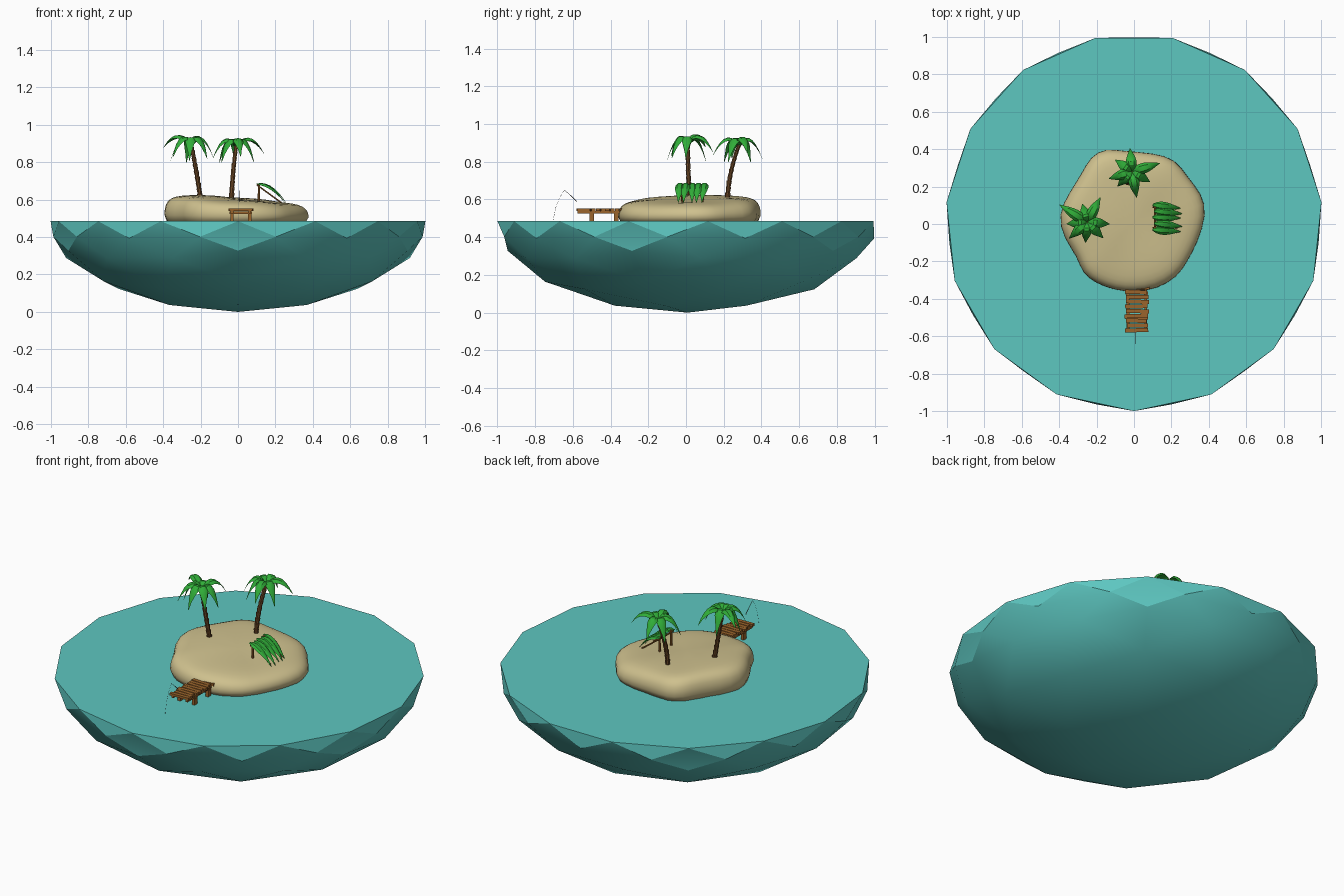
import bpy, bmesh, math, random
from mathutils import Vector, Matrix

random.seed(4)
if "Cube" in bpy.data.objects:
    bpy.data.objects.remove(bpy.data.objects["Cube"])
WATER_Z = 0.485


def material(name, rgb):
    m = bpy.data.materials.new(name)
    m.use_nodes = True
    m.diffuse_color = (*rgb, 1)
    m.node_tree.nodes["Principled BSDF"].inputs["Base Color"].default_value = (*rgb, 1)
    return m


TEAL = material("teal water", (0.11, 0.57, 0.53))
SAND = material("pale sand", (0.62, 0.53, 0.27))
BARK = material("dark bark", (0.16, 0.07, 0.022))
WOOD = material("orange wood", (0.33, 0.13, 0.025))
GREEN = material("leaf green", (0.03, 0.42, 0.04))
GREY = material("dark grey", (0.08, 0.08, 0.08))


def finish(name, bm, mat, smooth=None):
    bmesh.ops.recalc_face_normals(bm, faces=bm.faces)
    me = bpy.data.meshes.new(name)
    bm.to_mesh(me)
    bm.free()
    ob = bpy.data.objects.new(name, me)
    bpy.context.collection.objects.link(ob)
    me.materials.append(mat)
    if smooth:
        bpy.ops.object.select_all(action="DESELECT")
        ob.select_set(True)
        bpy.context.view_layer.objects.active = ob
        bpy.ops.object.shade_smooth_by_angle(angle=math.radians(smooth))
    return ob


def add_box(bm, centre, size, turn=0.0):
    m = Matrix.Translation(centre) @ Matrix.Rotation(turn, 4, "Z") @ Matrix.Diagonal((*size, 1))
    bmesh.ops.create_cube(bm, size=1, matrix=m)


def add_rod(bm, a, b, r1, r2, sides=8):
    a, b = Vector(a), Vector(b)
    m = Matrix.Translation((a + b) / 2) @ (b - a).to_track_quat("Z", "Y").to_matrix().to_4x4()
    bmesh.ops.create_cone(bm, cap_ends=True, segments=sides, radius1=r1, radius2=r2,
                          depth=(b - a).length, matrix=m)


# Water bowl: lower part of a geodesic sphere with a flat top
bm = bmesh.new()
bmesh.ops.create_icosphere(bm, subdivisions=1, radius=1)
bmesh.ops.subdivide_edges(bm, edges=bm.edges[:], cuts=2, use_grid_fill=True)
for v in bm.verts:
    v.co.normalize()
bmesh.ops.delete(bm, geom=[v for v in bm.verts if v.co.z > 0.3], context="VERTS")
bmesh.ops.rotate(bm, verts=bm.verts, matrix=Matrix.Rotation(math.pi / 2, 3, "Z"))
for v in bm.verts:
    polar = math.acos(max(-1, min(1, -v.co.z)))
    around = math.atan2(v.co.y, v.co.x)
    if v.co.z > 0:
        polar = math.pi / 2
    elif polar < 1.2:
        polar *= 1.12
    r = 1.008 * math.sin(polar)
    v.co = (r * math.cos(around), r * math.sin(around) + 0.008, WATER_Z * (1 - math.cos(polar)))
bmesh.ops.contextual_create(bm, geom=[e for e in bm.edges if e.is_boundary])
finish("water", bm, TEAL, 25)

# Sand island: scaled copies of its outline, bridged and smoothed
outline = [(.385, .05), (.36, .16), (.28, .25), (.22, .345), (.1, .375), (-.05, .385), (-.15, .4),
           (-.23, .36), (-.28, .26), (-.34, .17), (-.405, .05), (-.37, -.08), (-.3, -.17),
           (-.275, -.26), (-.2, -.315), (-.1, -.35), (0, -.36), (.12, -.345), (.23, -.28),
           (.28, -.2), (.335, -.1)]
bm = bmesh.new()
rings = []
for scale, lift in [(0.99, -.3), (1.02, .25), (1.0, .6), (.93, .83), (.8, .95), (.55, 1), (.25, 1)]:
    ring = []
    for x, y in outline:
        x, y = x * scale, y * scale
        top = 0.606 - 0.085 * x + 0.03 * y + 0.006 * math.sin(14 * x + 3) * math.cos(12 * y)
        ring.append(bm.verts.new((x, y, WATER_Z + (top - WATER_Z) * lift)))
    rings.append(ring)
for low, high in zip(rings, rings[1:]):
    for i in range(len(low)):
        bm.faces.new((low[i - 1], low[i], high[i], high[i - 1]))
bm.faces.new(rings[0])
bm.faces.new(rings[-1])
island = finish("sand_island", bm, SAND, 60)
island.modifiers.new("round", "SUBSURF").levels = 1


def add_leaf(bm, base, angle, length, half_width, rise, drop):
    """Pointed, ridged leaf that arches up and droops at the tip."""
    steps, rows = 7, []
    frame = Matrix.Translation(base) @ Matrix.Rotation(angle, 4, "Z")
    for i in range(steps + 1):
        t = i / steps
        w = half_width * max(0.06, math.sin(math.pi * (0.08 + 0.92 * t ** 0.8)))
        z = rise * t - (rise + drop) * t * t
        section = [(-w, -.35 * w), (-.5 * w, .2 * w), (0, .25 * w), (.5 * w, .2 * w),
                   (w, -.35 * w), (0, -.3 * w)]
        rows.append([bm.verts.new(frame @ Vector((length * t, y, z + dz))) for y, dz in section])
    for a, b in zip(rows, rows[1:]):
        for k in range(len(a)):
            bm.faces.new((a[k - 1], a[k], b[k], b[k - 1]))
    bm.faces.new(rows[0])
    bm.faces.new(rows[-1])


def palm(name, foot, bend, top, leaves):
    # Trunk of flared, stacked segments along a bent path
    foot, bend, top = Vector(foot), Vector(bend), Vector(top)

    def path(t):
        return foot * (1 - t) ** 2 + bend * 2 * t * (1 - t) + top * t * t

    bm = bmesh.new()
    count = 9
    for i in range(count):
        size = 0.0155 - 0.004 * i / count
        add_rod(bm, path(i / count), path((i + 1.15) / count), size * 0.75, size)
    finish(name + "_trunk", bm, BARK)
    # Crown of drooping leaves
    bm = bmesh.new()
    for degrees, length in leaves:
        add_leaf(bm, top, math.radians(degrees), length, 0.029, 0.19, 0.2 - length * 1.05)
    finish(name + "_leaves", bm, GREEN, 30)


palm("left_palm", (-.2, .02, .6), (-.215, .01, .72), (-.25, .01, .895),
     [(148, .175), (62, .15), (-5, .12), (-45, .12), (-95, .11), (222, .13), (105, .1), (185, .11)])
palm("rear_palm", (-.035, .22, .6), (-.03, .225, .74), (-.01, .28, .885),
     [(95, .125), (17, .155), (-30, .11), (-80, .14), (225, .11), (197, .13), (145, .11)])

# Lean-to shelter: a sloping row of leaves on a post frame
bm = bmesh.new()
for i in range(5):
    add_leaf(bm, (.1 + .008 * (i % 2), -.03 + .033 * i, .685), math.radians(random.uniform(-8, 8)),
             .15, .024, .01, .1)
finish("shelter_leaves", bm, GREEN, 30)
bm = bmesh.new()
for y in (-.02, .09):
    add_rod(bm, (.112, y, .56), (.112, y, .685), .007, .006)
    add_rod(bm, (.1, y, .68), (.23, y, .585), .004, .004)
add_rod(bm, (.112, -.04, .672), (.112, .11, .672), .005, .005)
finish("shelter_frame", bm, WOOD)

# Dock: uneven planks on two beams and four posts
bm = bmesh.new()
for i in range(10):
    add_box(bm, (.015 + random.uniform(-.006, .006), -.568 + i * .0255, .546),
            (random.uniform(.108, .126), .0215, .014), random.uniform(-.05, .05))
finish("dock_planks", bm, WOOD)
bm = bmesh.new()
for x in (-.032, .062):
    add_box(bm, (x, -.455, .533), (.014, .24, .014))
    for y in (-.5, -.37):
        add_box(bm, (x, y, .502), (.018, .026, .07))
for y in (-.5, -.37):
    add_box(bm, (.015, y, .53), (.12, .014, .014))
finish("dock_frame", bm, WOOD)

# Fishing rod with its line
bm = bmesh.new()
add_rod(bm, (.01, -.58, .59), (.01, -.61, .62), .002, .0015, 6)
add_rod(bm, (.01, -.61, .62), (.01, -.645, .65), .0013, .0007, 6)
hang = [(-.645, .65), (-.67, .61), (-.69, .56), (-.705, .49)]
for (y1, z1), (y2, z2) in zip(hang, hang[1:]):
    add_rod(bm, (.01, y1, z1), (.01, y2, z2), .0006, .0006, 4)
finish("fishing_rod", bm, GREY)
